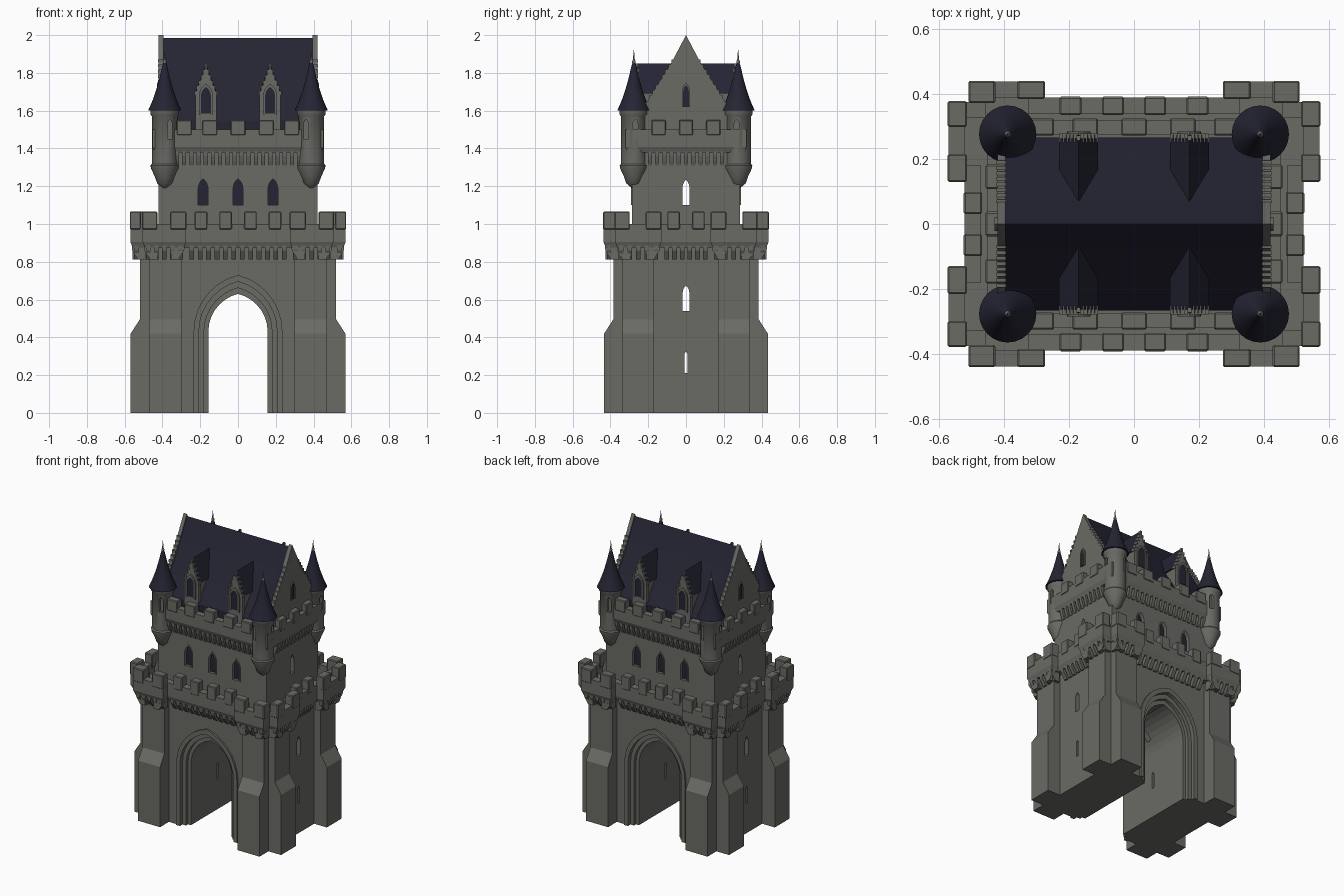
import bpy, bmesh, math
from mathutils import Vector

if "Cube" in bpy.data.objects:
    bpy.data.objects.remove(bpy.data.objects["Cube"])


def material(name, col):
    m = bpy.data.materials.new(name)
    m.diffuse_color = (*col, 1)
    m.use_nodes = True
    m.node_tree.nodes["Principled BSDF"].inputs["Base Color"].default_value = m.diffuse_color
    return m


STONE = material("grey stone", (0.145, 0.145, 0.130))
SLATE = material("navy slate", (0.018, 0.018, 0.034))


def finish(bm, name, mat, bevel=0.0, smooth=False):
    bmesh.ops.recalc_face_normals(bm, faces=bm.faces)
    me = bpy.data.meshes.new(name)
    bm.to_mesh(me)
    bm.free()
    ob = bpy.data.objects.new(name, me)
    bpy.context.collection.objects.link(ob)
    me.materials.append(mat)
    if bevel:
        b = ob.modifiers.new("worn edges", 'BEVEL')
        b.width, b.segments, b.limit_method = bevel, 1, 'ANGLE'
    if smooth:
        bpy.context.view_layer.objects.active = ob
        ob.select_set(True)
        bpy.ops.object.shade_smooth_by_angle(angle=math.radians(40))
        ob.select_set(False)
    return ob


def loft(bm, *rings):
    """Closed rings of equal length joined in order, capped at both ends."""
    vs = [[bm.verts.new(p) for p in r] for r in rings]
    for a, b in zip(vs, vs[1:]):
        for i in range(len(a)):
            j = (i + 1) % len(a)
            bm.faces.new((a[i], a[j], b[j], b[i]))
    bm.faces.new(vs[0])
    bm.faces.new(vs[-1])


def put(p, axis, d):
    return {'x': (d, p[0], p[1]), 'y': (p[0], d, p[1]), 'z': (p[0], p[1], d)}[axis]


def prism(bm, pts, axis, a, b):
    loft(bm, [put(p, axis, a) for p in pts], [put(p, axis, b) for p in pts])


def rect(x0, x1, y0, y1):
    return [(x0, y0), (x1, y0), (x1, y1), (x0, y1)]


def arch(c, w, z0, spring, top, n=7):
    """Pointed arch outline, centred on c."""
    h = top - spring
    k = (h * h - w * w) / (2 * w)
    end = math.atan2(h, k)
    right = [(math.cos(end * i / n) * (w + k) - k, spring + math.sin(end * i / n) * (w + k)) for i in range(n)]
    half = [(w, z0)] + right
    return [(c + x, z) for x, z in half] + [(c, top)] + [(c - x, z) for x, z in reversed(half)]


def arch_frame(bm, outer, inner, axis, a, b):
    secs = [[put(o, axis, b), put(i, axis, b), put(i, axis, a), put(o, axis, a)] for o, i in zip(outer, inner)]
    loft(bm, *secs)


def cut(ob, bm, name):
    c = finish(bm, name, STONE)
    c.hide_render = True
    c.hide_viewport = True
    m = ob.modifiers.new(name, 'BOOLEAN')
    m.object, m.operation, m.solver = c, 'DIFFERENCE', 'EXACT'


def mirrored(quad):
    """Complete a counter-clockwise outline from its +x +y quarter."""
    top = quad + [(-x, y) for x, y in reversed(quad)]
    return top + [(-x, -y) for x, y in top]


def edges(poly):
    for i, p in enumerate(poly):
        p, q = Vector(p), Vector(poly[(i + 1) % len(poly)])
        t = (q - p).normalized()
        yield p, q, t, Vector((-t.y, t.x))


def inset(poly, d):
    ns = [e[3] for e in edges(poly)]
    return [tuple(Vector(p) + d * (ns[i - 1] + ns[i])) for i, p in enumerate(poly)]


def parapet(name, poly, z0, floor, z1, thick):
    bm = bmesh.new()
    inner = inset(poly, thick)
    low = inset(poly, 0.012)
    loft(bm, *[[put(p, 'z', z) for p in ring] for ring, z in
               ((low, z0), (poly, z0 + 0.03), (poly, z1), (inner, z1), (inner, floor))])
    finish(bm, name, STONE)


def corbels(name, poly, z0, z1, depth, step, margin):
    bm = bmesh.new()
    prof = [(0.008, z1), (0.01, z1 - 0.025), (depth * 0.55, z0 + 0.02), (depth * 0.8, z0),
            (depth + 0.03, z0), (depth + 0.03, z1)]
    for p, q, t, n in edges(poly):
        run = (q - p).length - 2 * margin
        count = max(1, int(run / step + 0.5))
        for i in range(count):
            s = margin + (i + 0.5) * run / count
            loft(bm, *[[(*(p + t * u + n * d), z) for d, z in prof] for u in (s - step * 0.29, s + step * 0.29)])
    finish(bm, name, STONE)


def merlon(bm, x, y, hx, hy, z0, z1):
    prism(bm, rect(x - hx, x + hx, y - hy, y + hy), 'z', z0, z1)


SIGNS = (-1, 1)
CORNERS = [(sx, sy) for sx in SIGNS for sy in SIGNS]

# Lower block with stepped archways and side slits
bm = bmesh.new()
prism(bm, rect(-0.47, 0.47, -0.335, 0.335), 'z', 0, 0.9)
base = finish(bm, "gate_block", STONE)
for name, w, top, span in (("passage_cutter", 0.157, 0.63, (-0.5, 0.5)),
                           ("inner_step_cutter", 0.18, 0.662, (0.295, 0.5)),
                           ("outer_step_cutter", 0.207, 0.695, (0.318, 0.5))):
    bm = bmesh.new()
    for s in ((1,) if span[0] < 0 else SIGNS):
        prism(bm, arch(0, w, -0.1, 0.43, top), 'y', s * span[0], s * span[1])
    cut(base, bm, name)
bm = bmesh.new()
prism(bm, arch(0, 0.009, 0.21, 0.305, 0.325, 3), 'x', -0.6, 0.6)
prism(bm, arch(0, 0.018, 0.54, 0.635, 0.675, 3), 'x', -0.6, 0.6)
cut(base, bm, "slit_cutter")
bm = bmesh.new()
for s in SIGNS:
    arch_frame(bm, arch(0, 0.235, 0, 0.43, 0.73), arch(0, 0.207, 0, 0.43, 0.695), 'y', s * 0.32, s * 0.347)
finish(bm, "arch_mouldings", STONE)

# Paired corner buttresses with weathered slopes
bm = bmesh.new()
for sx, sy in CORNERS:
    for reach, axis, s, t, lo, hi in ((0.335, 'x', sy, sx, 0.30, 0.47), (0.47, 'y', sx, sy, 0.17, 0.335)):
        out = reach + 0.098
        prof = [(reach - 0.04, 0), (out, 0), (out, 0.42), (reach + 0.05, 0.495), (reach + 0.05, 0.9), (reach - 0.04, 0.9)]
        prism(bm, [(s * a, z) for a, z in prof], axis, t * lo, t * hi)
finish(bm, "buttresses", STONE)

# Lower battlements
outline = mirrored([(0.52, 0.13), (0.57, 0.13), (0.57, 0.375), (0.505, 0.375),
                    (0.505, 0.437), (0.275, 0.437), (0.275, 0.388)])
parapet("lower_parapet", outline, 0.875, 0.93, 1.0, 0.05)
corbels("lower_corbels", outline, 0.812, 0.885, 0.05, 0.043, 0.008)
bm = bmesh.new()
for sx, sy in CORNERS:
    for x, y, hx, hy in ((0.065, 0.363, 0.034, 0.028), (0.195, 0.363, 0.034, 0.028),
                         (0.316, 0.412, 0.043, 0.028), (0.467, 0.406, 0.041, 0.034),
                         (0.543, 0.338, 0.03, 0.04), (0.543, 0.172, 0.03, 0.043),
                         (0.495, 0.065, 0.028, 0.034)):
        merlon(bm, sx * x, sy * y, hx, hy, 0.97, 1.065)
finish(bm, "lower_merlons", STONE, 0.005)

# Upper tower with recessed windows
bm = bmesh.new()
prism(bm, rect(-0.42, 0.42, -0.285, 0.285), 'z', 0.91, 1.42)
tower = finish(bm, "upper_tower", STONE)
bm, panes, frames = bmesh.new(), bmesh.new(), bmesh.new()
for s in SIGNS:
    for x in (-0.185, 0, 0.185):
        hole = arch(x, 0.026, 1.10, 1.185, 1.24, 4)
        prism(bm, hole, 'y', s * 0.26, s * 0.3)
        prism(panes, hole, 'y', s * 0.258, s * 0.265)
        arch_frame(frames, arch(x, 0.034, 1.10, 1.185, 1.253, 4), hole, 'y', s * 0.28, s * 0.29)
cut(tower, bm, "window_cutter")
bm = bmesh.new()
prism(bm, arch(0, 0.019, 1.10, 1.19, 1.235, 4), 'x', -0.5, 0.5)
cut(tower, bm, "side_window_cutter")

# Upper battlements
upper = [(0.452, -0.32), (0.452, 0.32), (-0.452, 0.32), (-0.452, -0.32)]
parapet("upper_parapet", upper, 1.378, 1.43, 1.5, 0.045)
corbels("upper_corbels", upper, 1.31, 1.385, 0.035, 0.038, 0.11)
bm = bmesh.new()
for s in SIGNS:
    for x in (-0.285, -0.15, 0, 0.15, 0.285):
        merlon(bm, x, s * 0.298, 0.04, 0.026, 1.47, 1.55)
    for y in (-0.145, 0, 0.145):
        merlon(bm, s * 0.43, y, 0.026, 0.038, 1.47, 1.55)
finish(bm, "upper_merlons", STONE, 0.005)

# Main roof, gable walls and their crockets
slope = [(0, 1.985), (0.075, 1.84), (0.19, 1.655), (0.265, 1.545), (0.265, 1.42)]
bm = bmesh.new()
prism(bm, slope + [(-y, z) for y, z in reversed(slope[1:])], 'x', -0.402, 0.402)
finish(bm, "main_roof", SLATE)
gable = [(0, 2.0), (0.078, 1.852), (0.195, 1.665), (0.235, 1.61), (0.235, 1.42)]
bm = bmesh.new()
for s in SIGNS:
    prism(bm, gable + [(-y, z) for y, z in reversed(gable[1:])], 'x', s * 0.395, s * 0.42)
    for t in SIGNS:
        for i in range(8):
            y = 0.07 + i * 0.017
            z = 1.852 - (y - 0.078) * 1.6
            prism(bm, rect(t * y - 0.006, t * y + 0.006, z - 0.01, z + 0.007), 'x', s * 0.393, s * 0.423)
    hole = arch(0, 0.015, 1.62, 1.70, 1.735, 4)
    prism(panes, hole, 'x', s * 0.418, s * 0.423)
    arch_frame(frames, arch(0, 0.022, 1.62, 1.70, 1.748, 4), hole, 'x', s * 0.415, s * 0.428)
finish(bm, "gable_walls", STONE)

# Dormers
walls, roofs = bmesh.new(), bmesh.new()
for sx, sy in CORNERS:
    c = sx * 0.17
    face = [(c - 0.055, 1.43), (c + 0.055, 1.43), (c + 0.055, 1.69), (c, 1.835), (c - 0.055, 1.69)]
    prism(walls, face, 'y', sy * 0.247, sy * 0.274)
    prism(walls, rect(c - 0.05, c + 0.05, 1.43, 1.70), 'y', sy * 0.17, sy * 0.25)
    prism(roofs, [(c - 0.06, 1.69), (c + 0.06, 1.69), (c, 1.85)], 'y', sy * 0.06, sy * 0.262)
    for t in SIGNS:
        for i in range(5):
            x, z = c + t * (0.054 - i * 0.011), 1.695 + i * 0.029
            prism(walls, rect(x - 0.006, x + 0.006, z - 0.012, z + 0.008), 'y', sy * 0.25, sy * 0.278)
    merlon(walls, c, sy * 0.264, 0.006, 0.008, 1.82, 1.85)
    hole = arch(c, 0.026, 1.585, 1.68, 1.725, 4)
    prism(panes, hole, 'y', sy * 0.27, sy * 0.277)
    arch_frame(frames, arch(c, 0.036, 1.575, 1.68, 1.742, 4), hole, 'y', sy * 0.27, sy * 0.284)
finish(walls, "dormer_walls", STONE)
finish(roofs, "dormer_roofs", SLATE)
finish(panes, "window_panes", SLATE)
finish(frames, "window_frames", STONE)


# Corner turrets
def turned(name, prof, mat):
    bm = bmesh.new()
    n = 24
    for sx, sy in CORNERS:
        loft(bm, *[[(sx * 0.388 + r * math.cos(math.tau * i / n), sy * 0.276 + r * math.sin(math.tau * i / n), z)
                    for i in range(n)] for r, z in prof])
    return finish(bm, name, mat, smooth=True)


turret = turned("turrets", [(0.01, 1.19), (0.04, 1.215), (0.052, 1.25), (0.073, 1.295), (0.075, 1.31), (0.068, 1.318),
                            (0.068, 1.57), (0.076, 1.58), (0.076, 1.605)], STONE)
bm = bmesh.new()
for sx, sy in CORNERS:
    prism(bm, arch(sx * 0.36, 0.013, 1.45, 1.53, 1.555, 3), 'y', sy * 0.322, sy * 0.37)
    prism(bm, arch(sy * 0.268, 0.013, 1.45, 1.53, 1.555, 3), 'x', sx * 0.438, sx * 0.48)
cut(turret, bm, "turret_niche_cutter")
turned("turret_roofs", [(0.088, 1.6), (0.066, 1.65), (0.045, 1.71), (0.027, 1.775), (0.012, 1.84), (0.007, 1.855)], SLATE)
turned("turret_finials", [(0.006, 1.84), (0.01, 1.86), (0.005, 1.87), (0.001, 1.92)], STONE)
